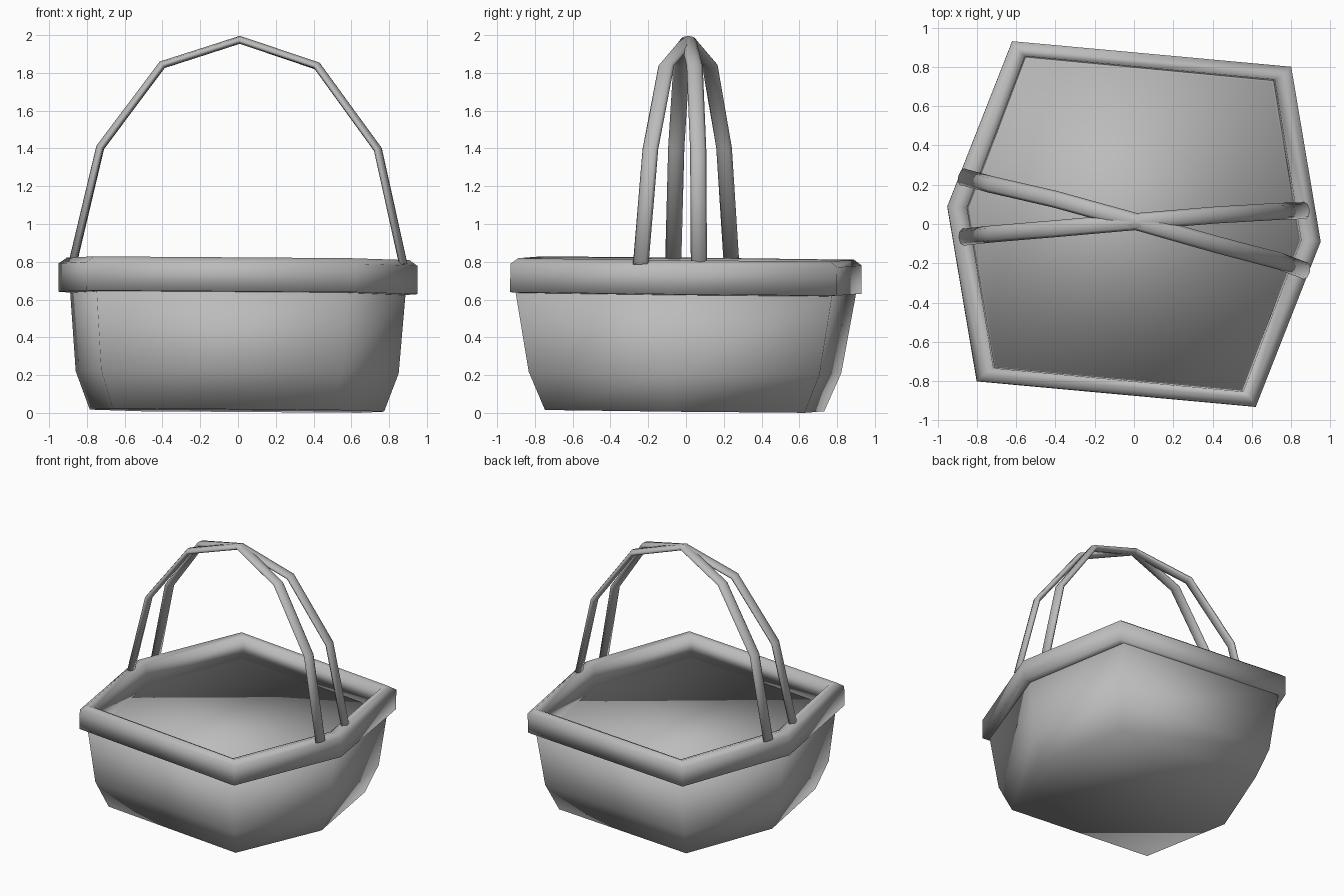
import bpy
import bmesh
from math import cos, sin, pi
from mathutils import Vector

cube = bpy.data.objects.get("Cube")
if cube:
    bpy.data.objects.remove(cube, do_unlink=True)

grey = bpy.data.materials.new("plain_grey")
grey.use_nodes = True
grey.diffuse_color = (0.5, 0.5, 0.5, 1)
grey.node_tree.nodes["Principled BSDF"].inputs["Base Color"].default_value = (0.5, 0.5, 0.5, 1)


def lean(p):
    """The whole basket leans very slightly."""
    x, y, z = p
    return Vector((x + 0.008 * (z - 0.75), y + 0.01 * (z - 0.75), z - 0.008 * x - 0.01 * y))


def loft(name, rings, closed=False):
    """Skin a list of equal rings; cap the ends, or join last to first."""
    bm = bmesh.new()
    rows = [[bm.verts.new(lean(p)) for p in ring] for ring in rings]
    n = len(rows[0])
    pairs = list(zip(rows, rows[1:]))
    if closed:
        pairs.append((rows[-1], rows[0]))
    for a, b in pairs:
        for i in range(n):
            j = (i + 1) % n
            bm.faces.new((a[i], a[j], b[j], b[i]))
    if not closed:
        bm.faces.new(rows[0][::-1])
        bm.faces.new(rows[-1])
    bmesh.ops.recalc_face_normals(bm, faces=bm.faces)
    for f in bm.faces:
        f.smooth = True
    mesh = bpy.data.meshes.new(name)
    bm.to_mesh(mesh)
    bm.free()
    mesh.materials.append(grey)
    obj = bpy.data.objects.new(name, mesh)
    bpy.context.collection.objects.link(obj)
    return obj


# Skewed hexagon footprint: three corners, repeated by a half turn
half = [(0.62, -0.93), (0.95, -0.09), (0.80, 0.80)]
corners = half + [(-x, -y) for x, y in half]


def level(sx, sy, z):
    return [(x * sx, y * sy, z) for x, y in corners]


# Body: tapered solid with a flat top inside the rim
loft("basket_body", [level(0.82, 0.795, 0.012), level(0.90, 0.89, 0.215), level(0.935, 0.97, 0.64)])

# Rim: raised band around the top
rim = [(0.93, 0.93, 0.63), (1, 1, 0.635), (1, 1, 0.785), (0.955, 0.955, 0.815),
       (0.895, 0.918, 0.80), (0.88, 0.905, 0.63)]
loft("basket_rim", [level(*p) for p in rim], closed=True)


# Handles: two flattened bands that cross at the peak
def handle(name, ys):
    side = list(zip((0.875, 0.735, 0.41), ys, (0.79, 1.40, 1.84)))
    path = [Vector((-x, -y, z)) for x, y, z in side] + [Vector((0, 0, 1.975))]
    path += [Vector(p) for p in reversed(side)]
    rings = []
    for i, p in enumerate(path):
        along = (path[min(i + 1, len(path) - 1)] - path[max(i - 1, 0)]).normalized()
        heading = Vector((path[-1].x, path[-1].y, 0)).normalized()
        wide = Vector((-heading.y, heading.x, 0))
        thick = along.cross(wide).normalized()
        rings.append([p + wide * 0.043 * cos(k * pi / 4) + thick * 0.021 * sin(k * pi / 4)
                      for k in range(8)])
    loft(name, rings)


handle("handle_wide", (-0.24, -0.195, -0.115))
handle("handle_narrow", (0.068, 0.058, 0.035))
